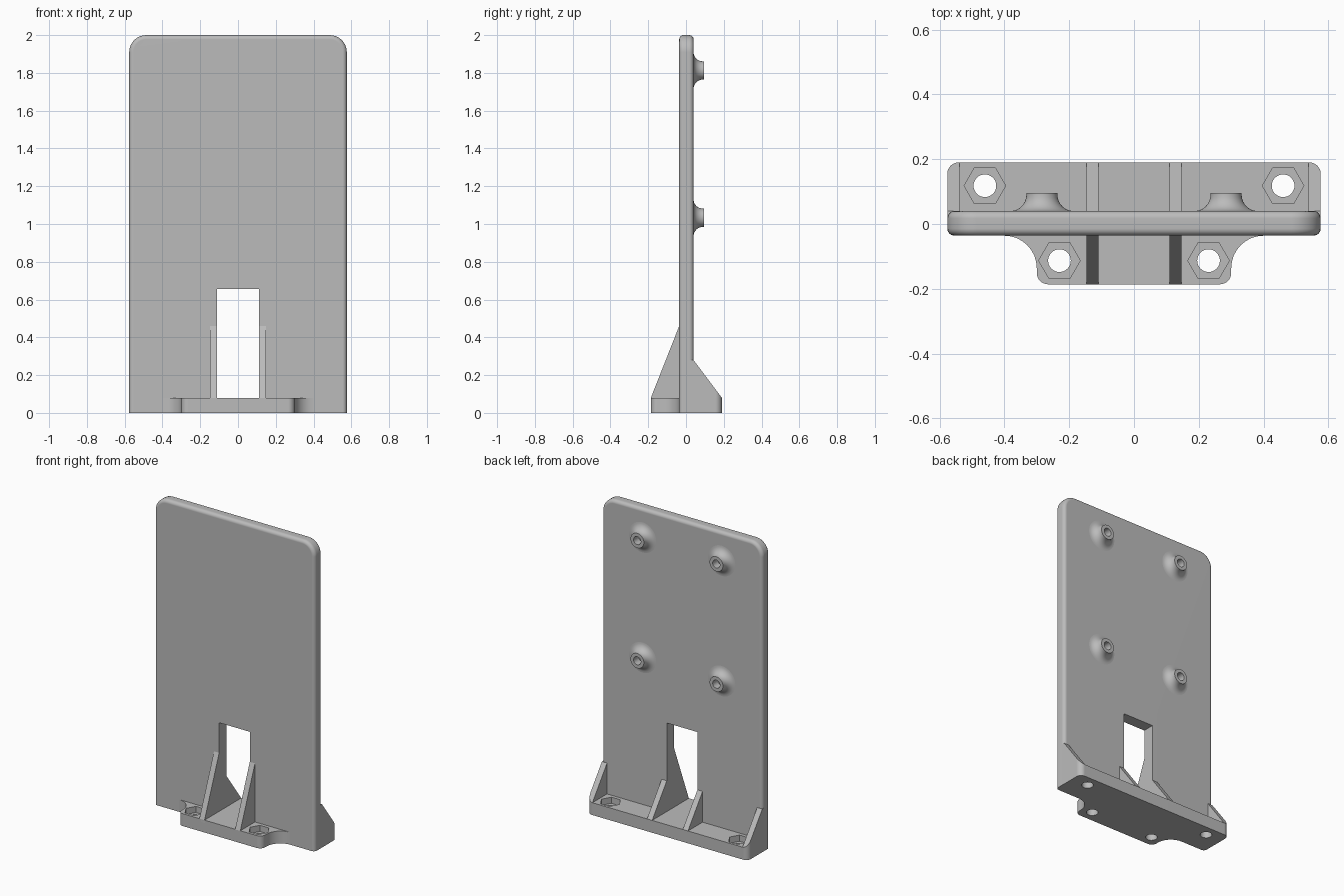
import bpy, bmesh, math
from mathutils import Vector

cube = bpy.data.objects.get("Cube")
if cube:
    bpy.data.objects.remove(cube, do_unlink=True)

grey = bpy.data.materials.new("light_grey_plastic")
grey.use_nodes = True
COLOUR = (0.5, 0.5, 0.5, 1)
grey.diffuse_color = COLOUR
grey.node_tree.nodes["Principled BSDF"].inputs["Base Color"].default_value = COLOUR

HALF, FRONT, BACK, HEIGHT = 0.576, -0.036, 0.04, 2.0
BASE_H, BASE_FRONT, BASE_BACK = 0.08, -0.186, 0.19
SLOT, RIB = 0.11, 0.037


def arc(cx, cy, r, a0, a1, n=8):
    angles = [math.radians(a0 + (a1 - a0) * i / n) for i in range(n + 1)]
    return [(cx + r * math.cos(a), cy + r * math.sin(a)) for a in angles]


def mirrored(half):
    return half + [(-x, y) for x, y in reversed(half)]


def finish(name, bm):
    bmesh.ops.recalc_face_normals(bm, faces=bm.faces)
    mesh = bpy.data.meshes.new(name)
    bm.to_mesh(mesh)
    bm.free()
    mesh.materials.append(grey)
    ob = bpy.data.objects.new(name, mesh)
    bpy.context.collection.objects.link(ob)
    return ob


def prism(name, pts, lo, hi, axis, edge_round=0):
    """Extrude a flat outline from lo to hi along an axis."""
    place = {"X": lambda u, v, w: (w, u, v),
             "Y": lambda u, v, w: (u, w, v),
             "Z": lambda u, v, w: (u, v, w)}[axis]
    bm = bmesh.new()
    face = bm.faces.new([bm.verts.new(place(u, v, lo)) for u, v in pts])
    new = bmesh.ops.extrude_face_region(bm, geom=[face])["geom"]
    bmesh.ops.translate(bm, vec=Vector(place(0, 0, hi - lo)),
                        verts=[g for g in new if isinstance(g, bmesh.types.BMVert)])
    bmesh.ops.recalc_face_normals(bm, faces=bm.faces)
    if edge_round:
        # round the rims of both large faces, except along the ground
        rims = [e for e in bm.edges
                if abs(e.verts[0].co.y - e.verts[1].co.y) < 1e-5
                and max(v.co.z for v in e.verts) > 0.01]
        bmesh.ops.bevel(bm, geom=rims, offset=edge_round, segments=4,
                        profile=0.5, affect='EDGES')
    return finish(name, bm)


def boolean(ob, cutter, operation):
    cutter.hide_render = True
    mod = ob.modifiers.new("cut", 'BOOLEAN')
    mod.operation, mod.object, mod.solver = operation, cutter, 'EXACT'
    bpy.context.view_layer.objects.active = ob
    bpy.ops.object.modifier_apply(modifier=mod.name)
    bpy.data.objects.remove(cutter, do_unlink=True)


def ring(cx, cy, r, n):
    return arc(cx, cy, r, 0, 360, n)[:-1]


def lathe_boss(name, cx, cz):
    """Hollow screw boss with a flared foot, pointing backwards."""
    profile = arc(0.098, BACK + 0.05, 0.05, 270, 180)
    profile += [(0.048, 0.095), (0.026, 0.095), (0.026, BACK + 0.003), (0, BACK + 0.003)]
    bm = bmesh.new()
    verts = [bm.verts.new((cx + r, y, cz)) for r, y in profile]
    edges = [bm.edges.new(p) for p in zip(verts, verts[1:])]
    bmesh.ops.spin(bm, geom=verts + edges, cent=(cx, 0, cz), axis=(0, 1, 0),
                   angle=math.tau, steps=40)
    bmesh.ops.remove_doubles(bm, verts=bm.verts, dist=1e-5)
    return finish(name, bm)


parts = []

# Upright plate with rounded top corners and a window
plate = prism("upright_plate",
              mirrored([(HALF, 0)] + arc(HALF - 0.09, HEIGHT - 0.09, 0.09, 0, 90)),
              FRONT, BACK, "Y", edge_round=0.022)
window = prism("window_cutter",
               [(-SLOT, 0.04), (SLOT, 0.04), (SLOT, 0.655), (-SLOT, 0.655)],
               -0.2, 0.2, "Y")
boolean(plate, window, 'DIFFERENCE')
parts.append(plate)

# Foot: narrow flared tongue in front, full width behind
corner = 0.035
back_corner = arc(HALF - corner, BASE_BACK - corner, corner, 0, 90)
foot_half = (arc(0.30 - corner, BASE_FRONT + corner, corner, -90, 0)
             + arc(0.40, FRONT - 0.1, 0.1, 180, 90)
             + [(0.40, 0), (HALF, 0)] + back_corner)
foot = prism("foot", mirrored(foot_half), 0, BASE_H, "Z")

# Bolt holes with hexagonal nut pockets
for x, y in ((0.46, 0.118), (0.23, -0.113)):
    for side in (-1, 1):
        boolean(foot, prism("bolt_cutter", ring(side * x, y, 0.035, 32), -0.1, 0.2, "Z"),
                'DIFFERENCE')
        boolean(foot, prism("nut_cutter", ring(side * x, y, 0.064, 6), 0.04, 0.2, "Z"),
                'DIFFERENCE')
parts.append(foot)

# Triangular ribs bracing the plate to the foot
low = BASE_H - 0.02
front_rib = [(BASE_FRONT, low), (0, low), (0, 0.46), (FRONT, 0.46), (BASE_FRONT, BASE_H)]
back_rib = [(0, low), (BASE_BACK, low), (BASE_BACK, BASE_H), (BACK, 0.28), (0, 0.28)]
for side, label in ((1, "left"), (-1, "right")):
    inner = sorted((side * SLOT, side * (SLOT + RIB)))
    outer = sorted((side * HALF, side * (HALF - RIB)))
    parts.append(prism("front_rib_" + label, front_rib, *inner, "X"))
    parts.append(prism("back_rib_" + label, back_rib, *inner, "X"))
    end_rib = prism("end_rib_" + label, back_rib, *outer, "X")
    footprint = prism("footprint", mirrored([(HALF, -0.1)] + back_corner), -0.1, 1, "Z")
    boolean(end_rib, footprint, 'INTERSECT')
    parts.append(end_rib)

    # Screw bosses on the back
    for z, level in ((1.033, "lower"), (1.813, "upper")):
        parts.append(lathe_boss(f"{level}_boss_{label}", side * 0.284, z))

# Smooth the rounded faces, keep hard edges and flat faces crisp
for ob in bpy.context.view_layer.objects:
    ob.select_set(ob in parts)
bpy.context.view_layer.objects.active = plate
bpy.ops.object.shade_smooth_by_angle(angle=math.radians(30))
for ob in parts:
    mod = ob.modifiers.new("flat_normals", 'WEIGHTED_NORMAL')
    mod.keep_sharp = True
